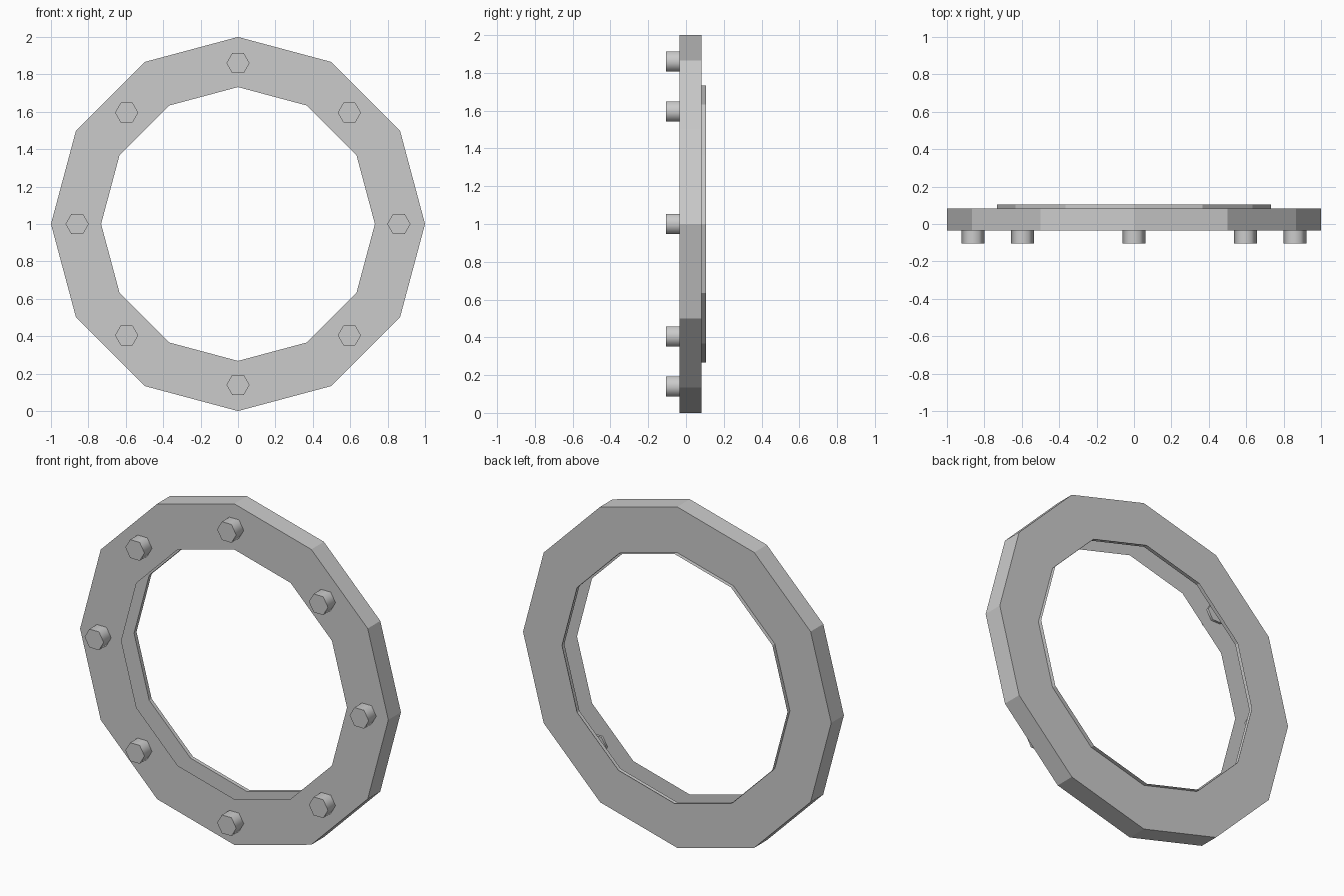
import bpy, bmesh
from math import cos, sin, pi, radians

if "Cube" in bpy.data.objects:
    bpy.data.objects.remove(bpy.data.objects["Cube"])


def revolve(name, profile, sides, x=0.0, z=0.0):
    """Turn a (radius, y) profile around a y-parallel axis at (x, z)."""
    bm = bmesh.new()
    rows = []
    for i in range(sides):
        a = 2 * pi * i / sides
        rows.append([bm.verts.new((x + r * cos(a), y, z + r * sin(a))) for r, y in profile])
    for i in range(sides):
        p, q = rows[i], rows[(i + 1) % sides]
        for k in range(len(profile) - 1):
            bm.faces.new((p[k], p[k + 1], q[k + 1], q[k]))
    bmesh.ops.remove_doubles(bm, verts=bm.verts, dist=1e-5)
    mesh = bpy.data.meshes.new(name)
    bm.to_mesh(mesh)
    bm.free()
    obj = bpy.data.objects.new(name, mesh)
    bpy.context.collection.objects.link(obj)
    return obj


# Hollow ring shell, open on the inside, with a thin lip at the back
INNER = 0.732
revolve("ring_frame", [(INNER, -0.035), (1.0, -0.035), (1.0, 0.082),
                       (INNER, 0.082), (INNER, 0.105)], 12, z=1.0)

# Eight hexagonal bolts, poking slightly through the front plate
for i in range(8):
    a = i * pi / 4
    d = 0.86 if i % 2 == 0 else 0.842
    bolt = revolve(f"bolt_{i + 1}", [(0, -0.105), (0.062, -0.105), (0.062, -0.022), (0, -0.022)],
                   6, x=d * cos(a), z=1.0 + d * sin(a))
    bpy.ops.object.select_all(action='DESELECT')
    bolt.select_set(True)
    bpy.context.view_layer.objects.active = bolt
    bpy.ops.object.shade_smooth_by_angle(angle=radians(70))
